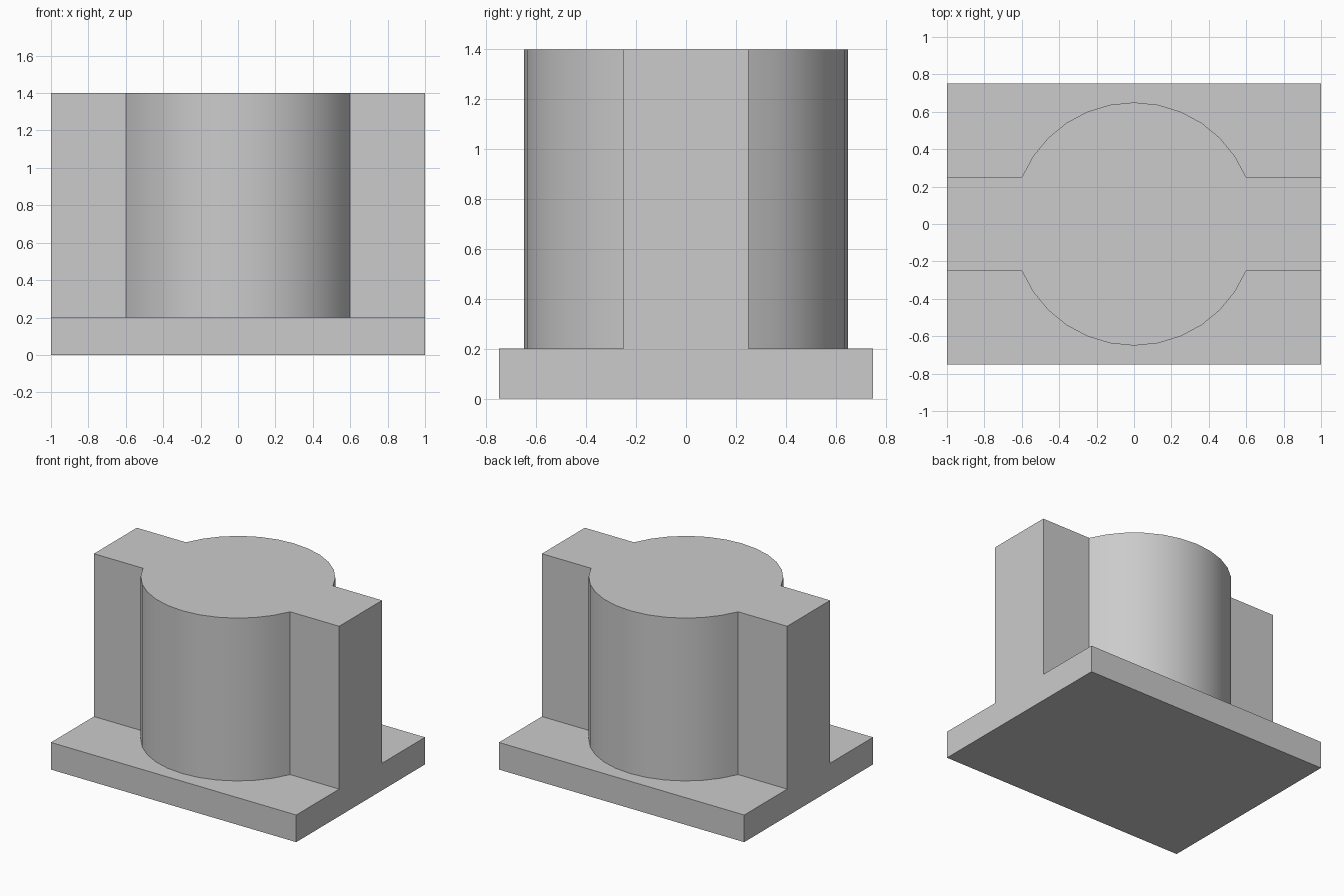
import bpy
import bmesh
from math import atan2, cos, sin, pi

cube = bpy.data.objects.get("Cube")
if cube:
    bpy.data.objects.remove(cube, do_unlink=True)

# Main sizes
HALF_X, HALF_Y = 1.0, 0.75
PLATE_Z, TOP_Z = 0.2, 1.4
RADIUS, RIB_Y = 0.65, 0.25
ARC_STEPS = 12

# Material
grey = bpy.data.materials.new("plain grey")
grey.use_nodes = True
colour = (0.6, 0.6, 0.6, 1)
grey.diffuse_color = colour
grey.node_tree.nodes["Principled BSDF"].inputs["Base Color"].default_value = colour


def half_outline(side):
    """Rib and drum outline from +x to -x on one side (1 back, -1 front)."""
    start = atan2(RIB_Y, (RADIUS**2 - RIB_Y**2) ** 0.5)
    angles = [start + (pi - 2 * start) * i / ARC_STEPS for i in range(ARC_STEPS + 1)]
    arc = [(RADIUS * cos(a), side * RADIUS * sin(a)) for a in angles]
    return [(HALF_X, side * RIB_Y)] + arc + [(-HALF_X, side * RIB_Y)]


bm = bmesh.new()


def row(points, z):
    return [bm.verts.new((x, y, z)) for x, y in points]


low, high, edge, foot = {}, {}, {}, {}
for side in (-1, 1):
    # Drum and rib walls
    outline = half_outline(side)
    low[side], high[side] = row(outline, PLATE_Z), row(outline, TOP_Z)
    for i in range(len(outline) - 1):
        bm.faces.new((low[side][i], low[side][i + 1], high[side][i + 1], high[side][i]))
    # Plate ledge and long plate side
    corners = [(HALF_X, side * HALF_Y), (-HALF_X, side * HALF_Y)]
    edge[side], foot[side] = row(corners, PLATE_Z), row(corners, 0)
    bm.faces.new(low[side] + edge[side][::-1])
    bm.faces.new(edge[side] + foot[side][::-1])

# Top, underside and the flush T-shaped ends
bm.faces.new(high[1] + high[-1][::-1])
bm.faces.new(foot[1] + foot[-1][::-1])
for end in (0, -1):
    bm.faces.new([part[1][end] for part in (foot, edge, low, high)]
                 + [part[-1][end] for part in (high, low, edge, foot)])
bmesh.ops.recalc_face_normals(bm, faces=bm.faces[:])

mesh = bpy.data.meshes.new("drum_block_on_plate")
bm.to_mesh(mesh)
bm.free()
mesh.materials.append(grey)
block = bpy.data.objects.new("drum_block_on_plate", mesh)
bpy.context.collection.objects.link(block)

# Smooth drum with crisp corners
bpy.ops.object.select_all(action="DESELECT")
block.select_set(True)
bpy.context.view_layer.objects.active = block
bpy.ops.object.shade_smooth_by_angle(angle=pi / 9)
